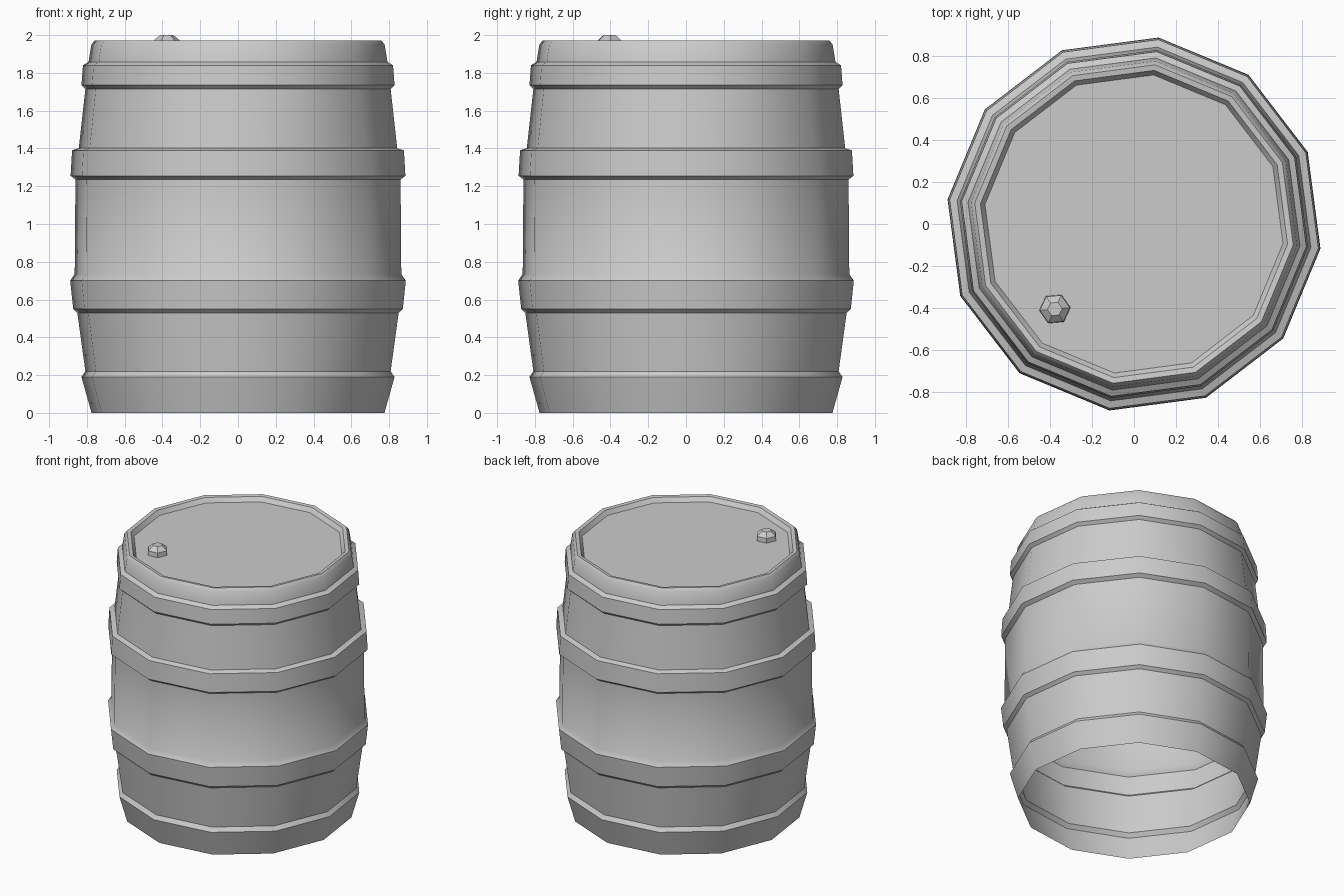
import bpy, bmesh
from math import cos, sin, radians

if "Cube" in bpy.data.objects:
    bpy.data.objects.remove(bpy.data.objects["Cube"])


def lathe(name, profile, sides, turn, centre=(0, 0), cap_top=True):
    """Revolve (radius, z) points into a faceted shell with a closed top."""
    bm = bmesh.new()
    rings = []
    for r, z in profile:
        ring = []
        for i in range(sides):
            a = radians(turn + 360 * i / sides)
            ring.append(bm.verts.new((centre[0] + r * cos(a), centre[1] + r * sin(a), z)))
        rings.append(ring)
    for lo, hi in zip(rings, rings[1:]):
        for i in range(sides):
            j = (i + 1) % sides
            bm.faces.new((lo[i], lo[j], hi[j], hi[i]))
    if cap_top:
        bm.faces.new(rings[-1])
    mesh = bpy.data.meshes.new(name)
    bm.to_mesh(mesh)
    bm.free()
    ob = bpy.data.objects.new(name, mesh)
    bpy.context.collection.objects.link(ob)
    bpy.ops.object.select_all(action='DESELECT')
    ob.select_set(True)
    bpy.context.view_layer.objects.active = ob
    bpy.ops.object.shade_smooth_by_angle(angle=radians(35))
    return ob


# Barrel shell: open bottom, staves, raised hoops, rounded rim, sunken lid
shell = [
    (0.782, 0.0), (0.836, 0.19), (0.815, 0.22),       # bottom hoop
    (0.858, 0.53),                                    # lower staves
    (0.880, 0.55), (0.896, 0.70), (0.872, 0.735),     # lower hoop
    (0.868, 1.235),                                   # middle staves
    (0.894, 1.255), (0.886, 1.39), (0.850, 1.402),    # upper hoop
    (0.815, 1.715),                                   # upper staves
    (0.836, 1.735), (0.828, 1.84), (0.798, 1.858),    # top hoop
    (0.783, 1.95), (0.765, 1.972), (0.738, 1.968),    # rim
    (0.716, 1.937),                                   # lid edge
]
lathe("barrel", shell, 12, -7.5)

# Bung on the lid
lathe("bung", [(0.075, 1.93), (0.072, 1.97), (0.035, 2.0)], 6, 5, (-0.377, -0.405))
